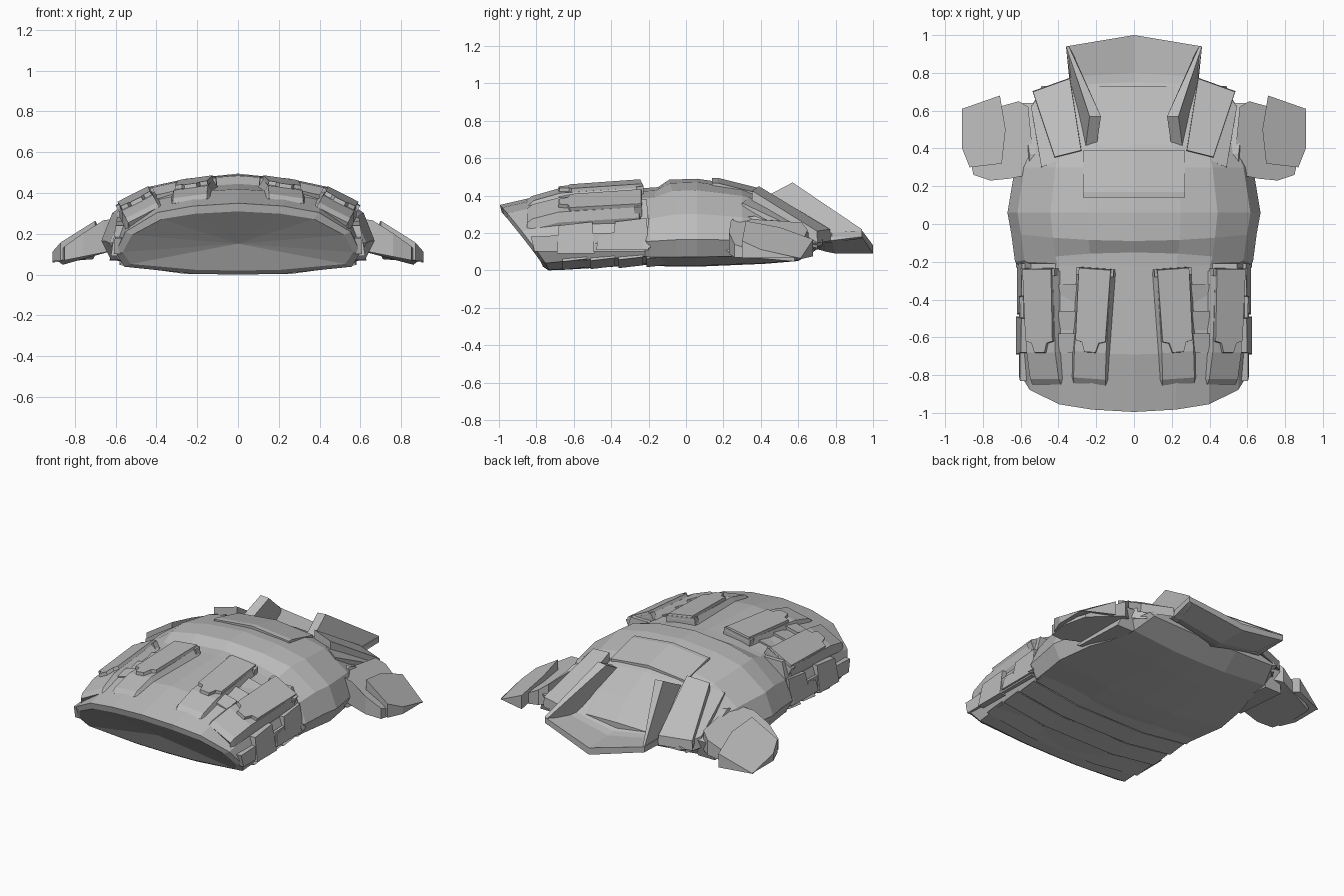
import bpy
import bmesh
from math import radians
from mathutils import Matrix, Vector

cube = bpy.data.objects.get("Cube")
if cube:
    bpy.data.objects.remove(cube, do_unlink=True)

grey = bpy.data.materials.new("armour grey")
grey.use_nodes = True
colour = (0.5, 0.5, 0.5, 1)
grey.diffuse_color = colour
grey.node_tree.nodes["Principled BSDF"].inputs["Base Color"].default_value = colour


def solid(name, rings, mirror=False, matrix=None, hollow=0):
    """Loft equal-length rings of points and close both ends."""
    bm = bmesh.new()
    loops = [[bm.verts.new(p) for p in ring] for ring in rings]
    n = len(loops[0])
    for a, b in zip(loops, loops[1:]):
        for i in range(n):
            j = (i + 1) % n
            bm.faces.new((a[i], a[j], b[j], b[i]))
    first = bm.faces.new(loops[0])
    bm.faces.new(loops[-1])
    bmesh.ops.recalc_face_normals(bm, faces=bm.faces)
    if hollow:
        poked = bmesh.ops.poke(bm, faces=[first])
        poked["verts"][0].co.y += hollow
    if matrix:
        bm.transform(matrix)
    mesh = bpy.data.meshes.new(name)
    bm.to_mesh(mesh)
    bm.free()
    mesh.materials.append(grey)
    obj = bpy.data.objects.new(name, mesh)
    bpy.context.collection.objects.link(obj)
    if mirror:
        obj.modifiers.new("Mirror", 'MIRROR').use_mirror_merge = False
    return obj


def slab(name, top, drop, flare=1.0, matrix=None):
    """Mirrored plate with a given top outline, widened downwards."""
    top = [Vector(p) for p in top]
    mid = sum(top, Vector()) / len(top)
    base = [mid + (p - mid) * flare - Vector((0, 0, drop)) for p in top]
    return solid(name, [base, top], True, matrix)


def side_prism(name, outline, x0, x1, lean=0.0):
    """Mirrored y-z outline extruded along x; lean pulls higher points inward."""
    return solid(name, [[(x - lean * (z - .1), y, z) for y, z in outline] for x in (x0, x1)], True)


# Torso shell
PROFILE = [(0, 0), (.36, .01), (.93, .11), (1, .31), (.92, .6), (.66, .87), (.37, .96), (0, 1)]


def section(y, w, zb, zt, lean=0, bow=0):
    half = [(fx * w, y + lean * fz + bow * fx * fx, zb + fz * (zt - zb)) for fx, fz in PROFILE]
    return half + [(-x, v, z) for x, v, z in half[-2:0:-1]]


solid("torso_shell", [
    section(-.765, .565, .02, .31, -.22, .01),
    section(-.735, .6, 0, .35, -.26, .015),
    section(-.62, .605, .005, .42, -.07),
    section(-.22, .61, .03, .44),
    section(-.15, .63, .025, .445, 0, -.05),
    section(-.09, .65, .02, .485, 0, .04),
    section(.06, .67, .02, .49),
    section(.3, .63, .03, .455),
    section(.42, .58, .035, .41),
    section(.6, .54, .05, .31),
    section(.73, .49, .13, .2),
], hollow=.035)

# Raised chest panel
solid("chest_panel", [
    [(-.27, y, z - .028), (0, y, z), (.27, y, z - .028), (.27, y, z - .08), (-.27, y, z - .08)]
    for y, z in ((.14, .495), (.17, .495), (.39, .44))])

# Collar: dished floor with a keeled underside, and tall side walls
solid("collar_floor", [
    [(-x, y, z), (0, y + bow, zc), (x, y, z), (x, y, zb), (0, y + bow, keel), (-x, y, zb)]
    for x, y, bow, z, zc, zb, keel in (
        (.23, .38, 0, .4, .42, .3, .2), (.3, .74, .01, .2, .15, .16, .1),
        (.34, .78, .02, .2, .14, .16, .09), (.36, .94, .06, .215, .135, .18, .09))])
solid("collar_wall", [
    [(.26, .38, .37), (.235, .57, .47), (.36, .94, .22), (.36, .94, .18), (.34, .78, .16), (.34, .74, .16)],
    [(.2, .4, .37), (.175, .57, .465), (.345, .94, .21), (.34, .94, .17), (.3, .78, .15), (.28, .74, .15)],
], True)

# Shoulder straps
slab("shoulder_strap", [(.28, .39, .45), (.42, .355, .425), (.535, .7, .21), (.34, .77, .22)], .06, 1.02)
slab("shoulder_underlay", [(.4, .34, .39), (.49, .3, .36), (.545, .62, .21), (.49, .7, .19)], .07, 1.02)


# Arm guards
def guard(x, y, lift=0):
    return (x, y, min(.3, .3 - .65 * (x - .62) - .2 * (y - .3)) + lift)


side_prism("armhole_rim", [(.08, .2), (.18, .28), (.37, .29), (.64, .19), (.6, .07), (.24, .09)], .5, .62, .35)
outline = [(.53, .32), (.56, .26), (.66, .24), (.76, .23), (.85, .26), (.88, .4), (.86, .58), (.61, .65), (.56, .62)]
upper = [guard(x, y, -.02) for x, y in outline]
solid("arm_sleeve", [[(x, y, min(z - .02, .13 - .2 * (x - .55))) for x, y, z in upper], upper], True)
PLATE = [(.7, .32, .02), (.87, .3, .02), (.91, .4, .02), (.91, .61, .01), (.71, .68, 0), (.68, .5, .01)]
upper = [guard(*p) for p in PLATE]
solid("arm_plate", [[(x, y, max(.065, z - .09)) for x, y, z in upper], upper], True)

# Front pouches with tongued flaps
BODY = [(-.82, .32), (-.85, .36), (-.82, .385), (-.68, .425), (-.25, .455), (-.24, .36)]
FLAP = [(-.085, -.24), (.085, -.24), (.08, -.62), (.045, -.63), (.03, -.68),
        (-.03, -.68), (-.045, -.63), (-.08, -.62)]
for label, x, z, roll, turn in (("inner", .185, 0, 8, 4), ("outer", .495, -.075, 27, 0)):
    place = (Matrix.Translation((x, 0, z)) @ Matrix.Rotation(radians(turn), 4, 'Z')
             @ Matrix.Translation((0, 0, .43)) @ Matrix.Rotation(radians(roll), 4, 'Y')
             @ Matrix.Translation((0, 0, -.43)))
    rings = []
    for x, drop in ((-.11, .05), (-.085, 0), (.085, 0), (.11, .05)):
        rings.append([(x, y, max(.31, v - drop)) for y, v in BODY])
    solid(label + "_pouch", rings, True, place)
    slab(label + "_pouch_flap", [(x, y, .475 + .07 * (y + .25)) for x, y in FLAP], .03, 1.02, place)
    slab(label + "_pouch_hinge", [(-.1, -.235, .465), (.1, -.235, .465), (.1, -.275, .46), (-.1, -.275, .46)],
         .06, 1.0, place)

# Webbing loops between the pouches
for i, y in enumerate((-.42, -.56, -.68)):
    slab(f"webbing_loop_{i}", [(.3, y, .4), (.4, y, .37), (.4, y + .1, .39), (.3, y + .1, .415)], .04)

# Side belt and its blocks
side_prism("side_belt", [(-.81, .1), (-.83, .18), (-.22, .21), (-.22, .1)], .52, .608, .05)
for i, (y0, y1, z0, z1) in enumerate(((-.69, -.5, .09, .26), (-.48, -.39, .11, .2), (-.39, -.21, .11, .28))):
    side_prism(f"belt_block_{i}", [(y0, z0), (y0 + .01, z1 - .02), (y1, z1), (y1 + .01, z0)], .5, .622, .16)
side_prism("waist_tab", [(-.23, .12), (-.25, .38), (-.21, .38), (-.19, .12)], .5, .63, .3)

# Overlapping back slats
for i in range(4):
    y = -.66 + i * .15
    z = .002 + i * .005
    solid(f"back_slat_{i}", [
        [(-.58, v, t + .045), (-.25, v, t), (.25, v, t), (.58, v, t + .045), (.56, v, t + .07), (-.56, v, t + .07)]
        for v, t in ((y, z), (y + .13, z + .015))])
